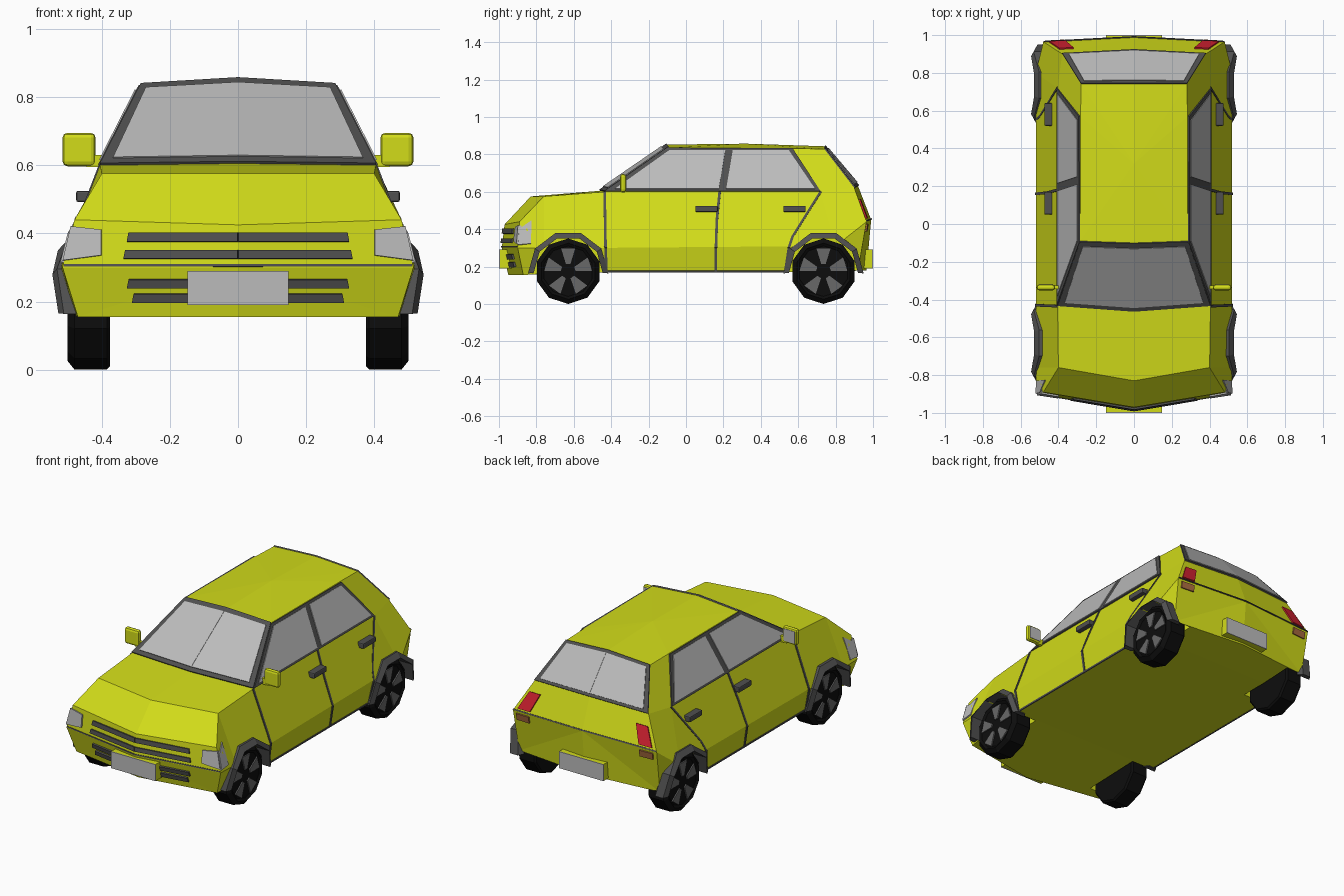
import bpy, bmesh
from math import sin, cos, pi, radians
from mathutils import Vector as V

if "Cube" in bpy.data.objects:
    bpy.data.objects.remove(bpy.data.objects["Cube"])


def material(name, r, g, b):
    m = bpy.data.materials.new(name)
    m.diffuse_color = (r, g, b, 1)
    m.use_nodes = True
    m.node_tree.nodes["Principled BSDF"].inputs["Base Color"].default_value = m.diffuse_color
    return m


PAINT = material("yellow_paint", .65, .72, .01)
TRIM = material("dark_trim", .08, .08, .08)
TYRE = material("tyre_black", .004, .004, .004)
ALLOY = material("alloy_grey", .14, .14, .14)
GLASS = material("pale_grey", .5, .5, .5)
RED = material("lamp_red", .62, .015, .03)
AMBER = material("lamp_amber", .4, .15, .05)


def finish(name, bm, mat, mirror):
    bmesh.ops.recalc_face_normals(bm, faces=bm.faces)
    me = bpy.data.meshes.new(name)
    bm.to_mesh(me)
    bm.free()
    if mat:
        me.materials.append(mat)
    ob = bpy.data.objects.new(name, me)
    bpy.context.collection.objects.link(ob)
    if mirror:
        ob.modifiers.new("mirror", 'MIRROR')
    return ob


def loft(name, rings, mat, caps=(None, None), mirror=False):
    """Skin closed rings, ends closed by fans around a centre point."""
    bm = bmesh.new()
    vs = [[bm.verts.new(p) for p in r] for r in rings]
    n = len(vs[0])
    for a, b in zip(vs, vs[1:]):
        for i in range(n):
            j = (i + 1) % n
            bm.faces.new((a[i], a[j], b[j], b[i]))
    for ring, c in ((vs[0], caps[0]), (vs[-1], caps[1])):
        c = bm.verts.new(c or sum((v.co for v in ring), V()) / n)
        for i in range(n):
            bm.faces.new((ring[i], ring[(i + 1) % n], c))
    return finish(name, bm, mat, mirror)


def slabs(name, polys, mat, t, mirror=True):
    """Thin plates reaching t to both sides of each polygon."""
    bm = bmesh.new()
    for poly in polys:
        f = bm.faces.new([bm.verts.new(p) for p in poly])
        f.normal_update()
        n = f.normal.copy()
        top = bmesh.ops.extrude_face_region(bm, geom=[f], use_keep_orig=True)["geom"]
        for v in f.verts:
            v.co -= n * t
        for v in top:
            if isinstance(v, bmesh.types.BMVert):
                v.co += n * t
    return finish(name, bm, mat, mirror)


def box(name, x, y, z, mat, bevel=0, mirror=True):
    bm = bmesh.new()
    bmesh.ops.create_cube(bm, size=1)
    for v in bm.verts:
        v.co = [lo + (hi - lo) * (c + .5) for c, (lo, hi) in zip(v.co, (x, y, z))]
    ob = finish(name, bm, mat, mirror)
    if bevel:
        b = ob.modifiers.new("bevel", 'BEVEL')
        b.width, b.segments = bevel, 2
    return ob


def sym(half):
    return half + [(-x, y, z) for x, y, z in half[-2:0:-1]]


def patch(quad, u0, u1, v0, v1):
    a, b, c, d = map(V, quad)
    at = lambda u, v: a.lerp(b, u).lerp(d.lerp(c, u), v)
    return [at(u0, v0), at(u1, v0), at(u1, v1), at(u0, v1)]


def side(y, z):
    """Point on the car's flank."""
    if z >= .6:
        return (.405 - (z - .6) * .51, y, z)
    return (.52 - (z - .3) * .383 if z >= .3 else .5 + (z - .17) * .154, y, z)


def nose(x, z):
    """Point on the V-shaped front."""
    return (x, -.985 + .167 * x + (z - .3) * (.12 if z > .3 else -.24), z)


# Lower body: bottom centre, sill, crease, shoulder, top centre at each station
stations = [
    [(0, -.95, .155), (.47, -.87, .155), (.515, -.9, .3), (.48, -.89, .44), (0, -.97, .425)],
    [(0, -.76, .16), (.48, -.76, .16), (.52, -.76, .3), (.4, -.76, .575), (0, -.83, .575)],
    [(0, -.43, .17), (.5, -.43, .17), (.52, -.43, .3), (.405, -.43, .6), (0, -.46, .605)],
    [(0, .72, .17), (.5, .72, .17), (.52, .8, .31), (.405, .72, .6), (0, .72, .57)],
    [(0, .965, .18), (.47, .92, .18), (.48, .965, .44), (.38, .9, .62), (0, .92, .63)]]
TAIL = (0, .99, .45)
body = loft("body", [sym(s) for s in stations], PAINT, ((0, -.985, .3), TAIL))

# Cabin: belt line up to the roof
belt = [(0, -.46, .605), (.405, -.43, .6), (.405, .72, .6), (.38, .9, .62), (0, .92, .63)]
roof = [(0, -.1, .852), (.285, -.09, .835), (.283, .57, .832), (.28, .74, .828), (0, .74, .843)]
loft("cabin", [sym(belt), sym(roof)], PAINT, ((0, .2, .54), (0, .32, .857)))

# Windscreen and rear window with frames
for name, i, j in (("windscreen", 0, 1), ("rear_window", 4, 3)):
    quad = (belt[i], belt[j], roof[j], roof[i])
    slabs(name + "_frame", [patch(quad, 0, 1, 0, 1)], TRIM, .008)
    slabs(name, [patch(quad, 0, .92, .06, .93)], GLASS, .012)

# Side windows
on_side = lambda pts: [side(*p) for p in pts]
slabs("side_window_frame", [on_side([(-.43, .6), (.72, .6), (.57, .83), (-.1, .833)])], TRIM, .006)
slabs("side_windows", [on_side([(-.38, .612), (.175, .612), (.21, .818), (-.09, .818)]),
                       on_side([(.215, .612), (.69, .612), (.55, .818), (.25, .818)])], GLASS, .01)

# Door gaps
gaps = []
for line in ([(-.435, .6), (-.43, .3), (-.425, .17)],
             [(.18, .6), (.165, .45), (.16, .3), (.16, .17)],
             [(.72, .6), (.57, .36), (.55, .3), (.53, .17)]):
    for (y0, z0), (y1, z1) in zip(line, line[1:]):
        gaps.append(on_side([(y0 - .007, z0), (y0 + .007, z0), (y1 + .007, z1), (y1 - .007, z1)]))
gaps.append(on_side([(-.43, .168), (.53, .168), (.53, .178), (-.43, .178)]))
slabs("door_gaps", gaps, TRIM, .004)

# Door handles
for n, y in (("front", .05), ("rear", .52)):
    box(n + "_door_handle", (.425, .475), (y, y + .12), (.492, .525), TRIM, .006)

# Door mirrors
box("mirror_arm", (.38, .445), (-.345, -.325), (.595, .63), PAINT)
box("mirror_housing", (.418, .515), (-.352, -.32), (.597, .695), PAINT, .014)
slabs("mirror_glass", [[(.43, -.32, .61), (.503, -.32, .61), (.503, -.32, .683), (.43, -.32, .683)]],
      GLASS, .002)

# Grille bars and bumper seam
bars = [(.325, .375, .402), (.335, .325, .35), (.325, .24, .266), (.31, .198, .224)]
slabs("grille_bars", [[nose(0, a), nose(w, a), nose(w - .005, b), nose(0, b)] for w, a, b in bars],
      TRIM, .01)
slabs("bumper_seam", [[nose(0, .302), nose(.51, .302), nose(.51, .309), nose(0, .309)]], TRIM, .004)

# Headlights wrapping round the corner
s0, s1 = stations[0], stations[1]
slabs("headlights", [[nose(.4, .335), nose(.513, .32), nose(.49, .42), nose(.4, .41)],
                     patch((s0[2], s1[2], s1[3], s0[3]), 0, .5, .1, .7)], GLASS, .01)

# Tail lamps and tailgate seam
s4 = stations[-1]
upper, lower = (TAIL, s4[2], s4[3], s4[4]), (TAIL, s4[2], s4[1], s4[0])
slabs("tail_lamps", [patch(upper, .77, .95, .08, .65)], RED, .008)
slabs("lower_tail_lamps", [patch(lower, .77, .95, .05, .2)], AMBER, .008)
slabs("tailgate_seam", [patch(upper, 0, 1, 0, .04)], TRIM, .005)

# Number plates on their mounts
for n, s in (("front", -1), ("rear", 1)):
    box(n + "_plate_mount", (-.148, .148), sorted((s * .9, s * .995)), (.19, .29), PAINT, mirror=False)
    box(n + "_plate", (-.148, .148), sorted((s * .99, s)), (.19, .29), GLASS, mirror=False)

# Wheels, arches and arch flares
R = .175
for n, cy in (("front", -.63), ("rear", .735)):
    circle = lambda x, r, k=10: [(x, cy + r * cos(2 * pi * i / k - pi / 2),
                                  R + r * sin(2 * pi * i / k - pi / 2)) for i in range(k)]
    cutter = loft(n + "_arch_cutter", [circle(.36, .19, 12), circle(.62, .19, 12)], None, mirror=True)
    cutter.hide_render = True
    cutter.display_type = 'WIRE'
    cut = body.modifiers.new(n + "_arch", 'BOOLEAN')
    cut.object, cut.operation, cut.solver = cutter, 'DIFFERENCE', 'EXACT'

    loft(n + "_wheel", [circle(.375, .165), circle(.385, R), circle(.48, R), circle(.5, .15),
                        circle(.49, .135)], TYRE, mirror=True)
    spokes = []
    for k in range(5):
        a = 2 * pi * k / 5 + pi / 2
        spokes.append([(.492, cy + r * cos(a + d), R + r * sin(a + d))
                       for r, d in ((.04, -.3), (.128, -.3), (.128, .3), (.04, .3))])
    slabs(n + "_wheel_spokes", spokes, ALLOY, .005)

    rings = []
    for k in range(6):
        a = radians(-3 + 186 * k / 5)
        o = side(cy + .215 * cos(a), R + .215 * sin(a))
        i = side(cy + .185 * cos(a), R + .185 * sin(a))
        rings.append([V(o) - V((.04, 0, 0)), V(o) + V((.012, 0, 0)),
                      V(i) + V((.028, 0, 0)), V(i) - V((.06, 0, 0))])
    loft(n + "_arch_flare", rings, TRIM, mirror=True)
